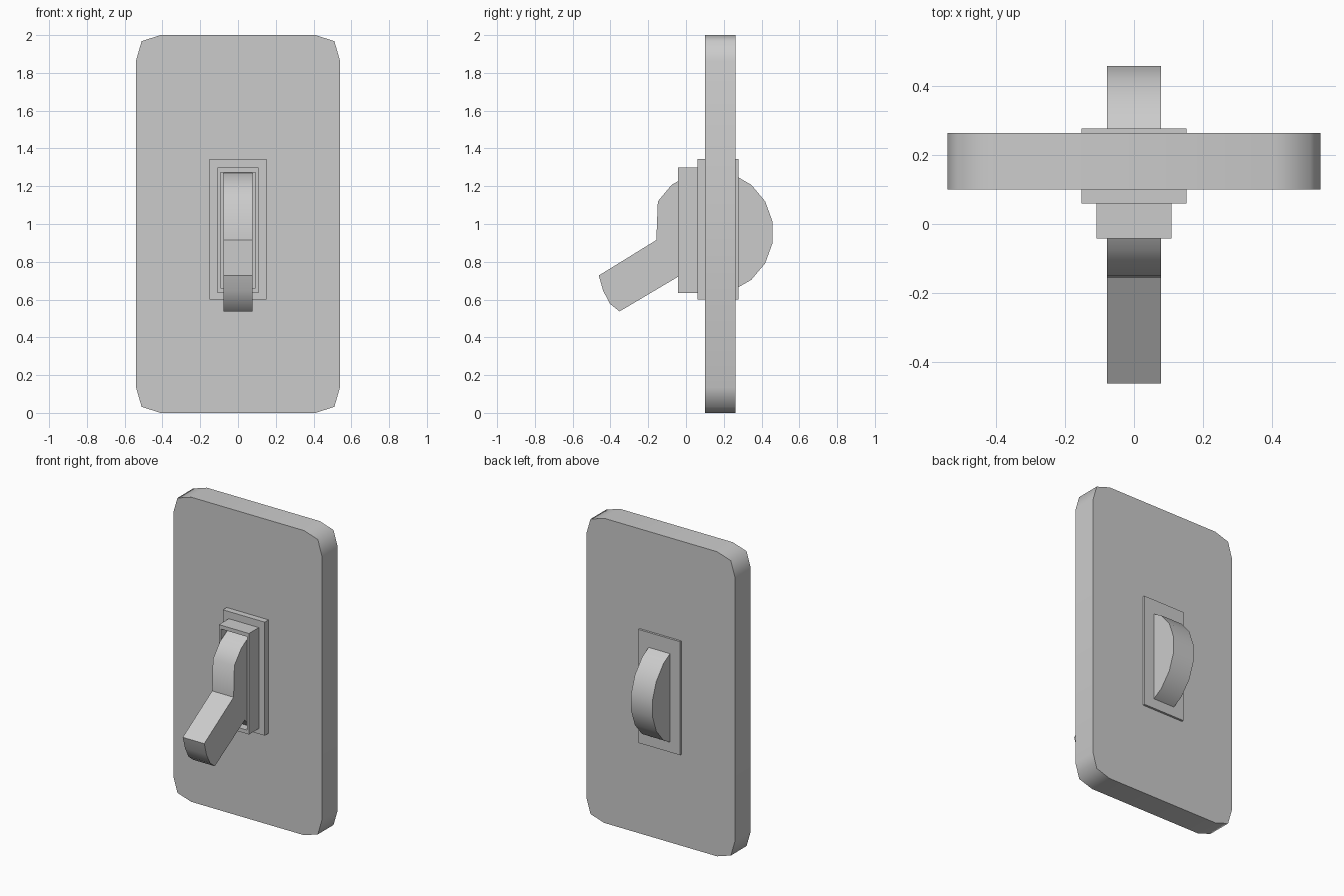
import bpy, bmesh, math
from mathutils import Vector

if "Cube" in bpy.data.objects:
    bpy.data.objects.remove(bpy.data.objects["Cube"])


def finish(name, bm, smooth=None):
    bmesh.ops.recalc_face_normals(bm, faces=bm.faces)
    mesh = bpy.data.meshes.new(name)
    bm.to_mesh(mesh)
    bm.free()
    obj = bpy.data.objects.new(name, mesh)
    bpy.context.collection.objects.link(obj)
    if smooth:
        bpy.ops.object.select_all(action='DESELECT')
        obj.select_set(True)
        bpy.context.view_layer.objects.active = obj
        bpy.ops.object.shade_smooth_by_angle(angle=math.radians(smooth))
    return obj


def prism(name, outline, direction, smooth=None):
    """Extrude a closed outline of 3D points along a direction."""
    bm = bmesh.new()
    face = bm.faces.new([bm.verts.new(p) for p in outline])
    new = bmesh.ops.extrude_face_region(bm, geom=[face], use_keep_orig=True)["geom"]
    bmesh.ops.translate(bm, vec=direction,
                        verts=[v for v in new if isinstance(v, bmesh.types.BMVert)])
    return finish(name, bm, smooth)


def rect(half_x, z0, z1, y):
    return [Vector((x, y, z)) for x, z in
            ((-half_x, z0), (half_x, z0), (half_x, z1), (-half_x, z1))]


# Wall plate with clipped round corners
corner = [(0.54, 0.865), (0.51, 0.968), (0.41, 1.0)]
outline = []
for sx, sz, pts in ((1, 1, corner), (-1, 1, corner[::-1]),
                    (-1, -1, corner), (1, -1, corner[::-1])):
    outline += [(sx * x, 0.10, 1 + sz * z) for x, z in pts]
prism("wall_plate", outline, (0, 0.163, 0), 60)

# Bezel block passing through the plate
prism("bezel", rect(0.152, 0.60, 1.345, 0.06), (0, 0.217, 0))

# Hollow collar: nested rectangular loops from the outside into the slot
bm = bmesh.new()
loops = [[bm.verts.new(p) for p in r] for r in (
    rect(0.109, 0.635, 1.298, 0.075), rect(0.109, 0.635, 1.298, -0.042),
    rect(0.093, 0.66, 1.273, -0.042), rect(0.093, 0.66, 1.273, 0.055))]
for a, b in zip(loops, loops[1:]):
    for i in range(4):
        j = (i + 1) % 4
        bm.faces.new((a[i], a[j], b[j], b[i]))
bm.faces.new(loops[0])
bm.faces.new(loops[-1])
finish("collar", bm)

# Toggle: 18-sided rocker disc merging into a slanted lever
cy, cz, r = 0.135, 0.956, 0.328
profile = [(cy + r * math.cos(math.radians(a)), cz + r * math.sin(math.radians(a)))
           for a in range(-110, 151, 20)]
profile += [(-0.157, 0.915), (-0.462, 0.727), (-0.438, 0.645), (-0.402, 0.577),
            (-0.352, 0.537), (-0.04, 0.722)]
prism("toggle", [(-0.078, y, z) for y, z in profile], (0.156, 0, 0), 40)
